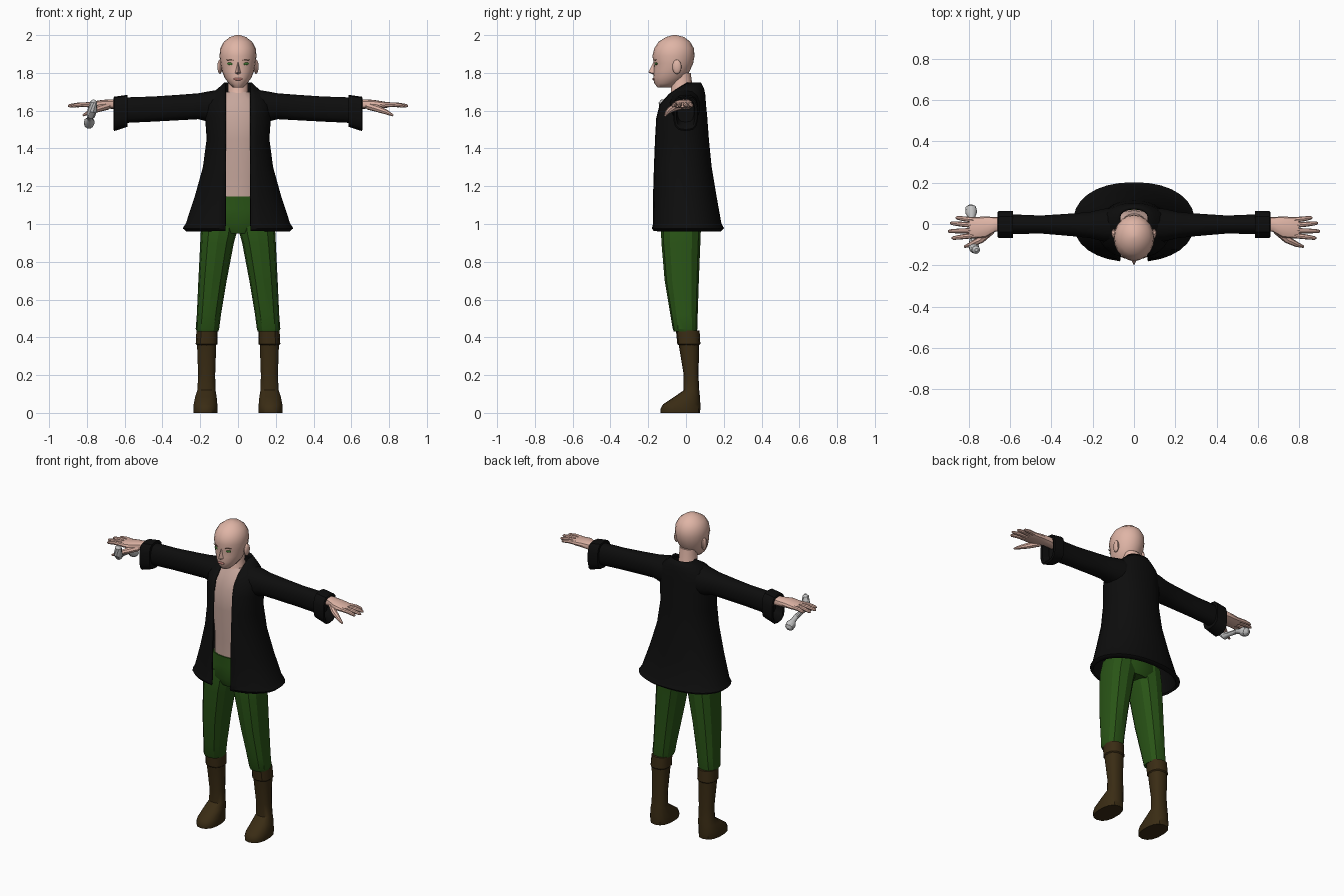
import bpy, bmesh, math
from mathutils import Vector

cube = bpy.data.objects.get("Cube")
if cube:
    bpy.data.objects.remove(cube, do_unlink=True)


def material(name, rgb):
    m = bpy.data.materials.new(name)
    m.use_nodes = True
    m.diffuse_color = (*rgb, 1)
    m.node_tree.nodes["Principled BSDF"].inputs["Base Color"].default_value = (*rgb, 1)
    return m


SKIN = material("skin", (0.74, 0.46, 0.38))
CHEST = material("chest skin", (0.56, 0.38, 0.33))
COAT = material("black cloth", (0.004, 0.004, 0.004))
GREEN = material("green cloth", (0.022, 0.088, 0.008))
BROWN = material("brown leather", (0.042, 0.025, 0.007))
METAL = material("pale grey", (0.55, 0.55, 0.55))
IRIS = material("eye green", (0.05, 0.16, 0.03))
BROW = material("brow brown", (0.2, 0.1, 0.07))
LIPS = material("lip pink", (0.5, 0.2, 0.17))


def finish(name, bm, mat, mirror=False, angle=35):
    bmesh.ops.recalc_face_normals(bm, faces=bm.faces)
    me = bpy.data.meshes.new(name)
    bm.to_mesh(me)
    bm.free()
    me.materials.append(mat)
    ob = bpy.data.objects.new(name, me)
    bpy.context.collection.objects.link(ob)
    bpy.ops.object.select_all(action="DESELECT")
    bpy.context.view_layer.objects.active = ob
    ob.select_set(True)
    bpy.ops.object.shade_smooth_by_angle(angle=math.radians(angle))
    if mirror:
        ob.modifiers.new("other_side", "MIRROR")
    return ob


def skin_rings(bm, rings, closed=True, caps=True):
    rows = [[bm.verts.new(p) for p in ring] for ring in rings]
    n = len(rows[0])
    for a, b in zip(rows, rows[1:]):
        for i in range(n if closed else n - 1):
            j = (i + 1) % n
            bm.faces.new((a[i], a[j], b[j], b[i]))
    if caps:
        bm.faces.new(rows[0])
        bm.faces.new(rows[-1])


def loft(name, mat, bounds, axis="z", n=16, power=2.0, gap=0, caps=True, **kw):
    """Rings given as (position, u min, u max, v min, v max) along an axis."""
    k = 2 / power
    rings = []
    for t, u0, u1, v0, v1 in bounds:
        ru, rv = (u1 - u0) / 2, (v1 - v0) / 2
        start = math.asin(min(1, gap / ru) ** (1 / k)) if gap else 0
        count = n + 1 if gap else n
        ring = []
        for i in range(count):
            a = start + (2 * math.pi - 2 * start) * i / n
            s, c = math.sin(a), math.cos(a)
            u = (u0 + u1) / 2 + ru * math.copysign(abs(s) ** k, s)
            v = (v0 + v1) / 2 - rv * math.copysign(abs(c) ** k, c)
            ring.append((u, v, t) if axis == "z" else (t, u, v))
        rings.append(ring)
    bm = bmesh.new()
    skin_rings(bm, rings, not gap, caps and not gap)
    return finish(name, bm, mat, **kw)


def body(rows):
    """Symmetric rings from (z, half width, front, back)."""
    return [(z, -w, w, f, b) for z, w, f, b in rows]


def tube(bm, points, radii, n=8):
    pts = [Vector(p) for p in points]
    rings = []
    for i, p in enumerate(pts):
        d = pts[min(i + 1, len(pts) - 1)] - pts[max(i - 1, 0)]
        q = d.to_track_quat("Z", "Y")
        rings.append([p + q @ Vector((math.cos(a), math.sin(a), 0)) * radii[i]
                      for a in (2 * math.pi * j / n for j in range(n))])
    skin_rings(bm, rings)


def blob(name, mat, centre, size, mirror=True, turn=0):
    bm = bmesh.new()
    bmesh.ops.create_uvsphere(bm, u_segments=12, v_segments=8, radius=1)
    for v in bm.verts:
        x, z = v.co.x * size[0], v.co.z * size[2]
        v.co = Vector(centre) + Vector((x, v.co.y * size[1] + x * turn, z + x * turn * 0.3))
    return finish(name, bm, mat, mirror=mirror)


# Head and neck
loft("head", SKIN, body([
    (1.722, .026, -.15, -.08), (1.745, .05, -.168, -.04), (1.775, .071, -.173, 0),
    (1.81, .085, -.172, .02), (1.85, .093, -.17, .038), (1.89, .098, -.178, .045),
    (1.93, .094, -.168, .042), (1.965, .075, -.145, .022), (1.99, .042, -.105, -.01),
    (2.0, .01, -.07, -.05)]), n=20, angle=50)
loft("neck", SKIN, body([
    (1.65, .075, -.1, .05), (1.69, .055, -.08, .04), (1.8, .052, -.075, .025)]), n=14)
blob("ear", SKIN, (.096, -.048, 1.832), (.013, .024, .038), turn=.3)

# Face details
bm = bmesh.new()
bridge, tip, base, left, right = [bm.verts.new(p) for p in (
    (0, -.168, 1.865), (0, -.2, 1.803), (0, -.165, 1.788), (.02, -.16, 1.797), (-.02, -.16, 1.797))]
for f in ((bridge, tip, left), (bridge, right, tip), (tip, base, left), (tip, right, base),
          (bridge, left, base, right)):
    bm.faces.new(f)
finish("nose", bm, SKIN)
blob("eye", IRIS, (.041, -.158, 1.848), (.018, .005, .007), turn=.25)
blob("eyebrow", BROW, (.043, -.163, 1.868), (.022, .004, .003), turn=.28)
blob("mouth", LIPS, (0, -.172, 1.767), (.026, .006, .007), mirror=False)

# Bare torso
loft("torso", CHEST, body([
    (1.08, .13, -.125, .07), (1.25, .125, -.125, .07), (1.45, .135, -.14, .07),
    (1.58, .14, -.135, .07), (1.66, .11, -.1, .065), (1.7, .06, -.075, .05)]), power=2.3)

# Open coat with a flared hem
coat = loft("coat", COAT, body([
    (.965, .272, -.17, .18), (.978, .288, -.178, .196), (1.0, .272, -.172, .182),
    (1.15, .222, -.174, .155), (1.3, .18, -.172, .13), (1.45, .16, -.168, .115),
    (1.56, .168, -.16, .107), (1.63, .165, -.142, .1), (1.685, .14, -.095, .096),
    (1.715, .1, -.055, .09), (1.745, .07, -.02, .075)]), n=28, power=2.2, gap=.066)
solid = coat.modifiers.new("cloth", "SOLIDIFY")
solid.thickness = .012
solid.offset = 0

# Sleeves and turned-back cuffs
loft("sleeve", COAT, [
    (.08, -.09, .08, 1.54, 1.715), (.15, -.085, .075, 1.54, 1.703), (.21, -.07, .06, 1.555, 1.692),
    (.3, -.06, .052, 1.55, 1.685), (.45, -.047, .042, 1.542, 1.675), (.6, -.05, .048, 1.535, 1.67)],
    axis="x", n=14, power=2.3, mirror=True)
loft("cuff", COAT, [
    (.588, -.045, .045, 1.54, 1.66), (.585, -.068, .064, 1.515, 1.684),
    (.655, -.068, .064, 1.492, 1.674), (.66, -.062, .058, 1.5, 1.668),
    (.655, -.052, .048, 1.51, 1.66), (.61, -.045, .042, 1.54, 1.655)],
    axis="x", n=14, power=3, mirror=True)

# Hands with four fingers and a thumb
loft("palm", SKIN, [
    (.6, -.035, .033, 1.607, 1.66), (.67, -.037, .034, 1.61, 1.66), (.72, -.066, .036, 1.612, 1.657),
    (.775, -.07, .034, 1.613, 1.648), (.797, -.064, .028, 1.617, 1.643)],
    axis="x", n=12, power=2.5, mirror=True)
bm = bmesh.new()
for y, end_x, end_y in ((.02, .862, .03), (-.006, .89, .004), (-.032, .9, -.035), (-.056, .882, -.068)):
    mid = ((.78 + end_x) / 2, (y + end_y) / 2, 1.632)
    tube(bm, [(.775, y, 1.632), mid, (end_x - .008, end_y, 1.626), (end_x, end_y, 1.625)],
         [.013, .012, .009, .004])
tube(bm, [(.69, -.03, 1.625), (.74, -.075, 1.61), (.785, -.098, 1.593), (.82, -.11, 1.575)],
     [.02, .018, .013, .006])
finish("fingers", bm, SKIN, mirror=True)

# Curved hand grip carried in the right hand
bm = bmesh.new()
tube(bm, [(-.762, -.125, 1.658), (-.764, -.125, 1.645), (-.772, -.118, 1.6), (-.778, -.1, 1.578),
          (-.78, -.07, 1.575), (-.784, 0, 1.565), (-.785, .03, 1.552), (-.787, .055, 1.54),
          (-.79, .08, 1.528), (-.79, .092, 1.522)],
     [.008, .02, .025, .024, .014, .015, .016, .029, .026, .008], n=10)
finish("hand_grip", bm, METAL)

# Trousers
loft("trouser_waist", GREEN, body([
    (.95, .1, -.11, .065), (1.0, .175, -.13, .085), (1.08, .155, -.13, .085),
    (1.145, .132, -.132, .08)]), power=2.4)
loft("trouser_leg", GREEN, [
    (1.04, .002, .18, -.125, .08), (.95, .008, .198, -.132, .078), (.9, .022, .2, -.13, .076),
    (.7, .06, .21, -.113, .068), (.52, .09, .218, -.083, .062), (.445, .1, .224, -.07, .06),
    (.43, .105, .218, -.064, .058)], n=12, power=2.4, mirror=True, angle=25)

# Boots with a folded top and a long toe
loft("boot_top", BROWN, [
    (.435, .108, .22, -.053, .072), (.365, .108, .224, -.046, .076), (.358, .116, .216, -.038, .07)],
    n=12, power=2.4, mirror=True)
loft("boot", BROWN, [
    (.37, .114, .218, -.04, .07), (.2, .12, .212, -.012, .066), (.12, .118, .216, -.012, .07),
    (.085, .112, .228, -.062, .074), (.045, .108, .236, -.122, .076), (.02, .106, .238, -.136, .076),
    (0, .108, .236, -.134, .074)], n=14, power=2.4, mirror=True)
